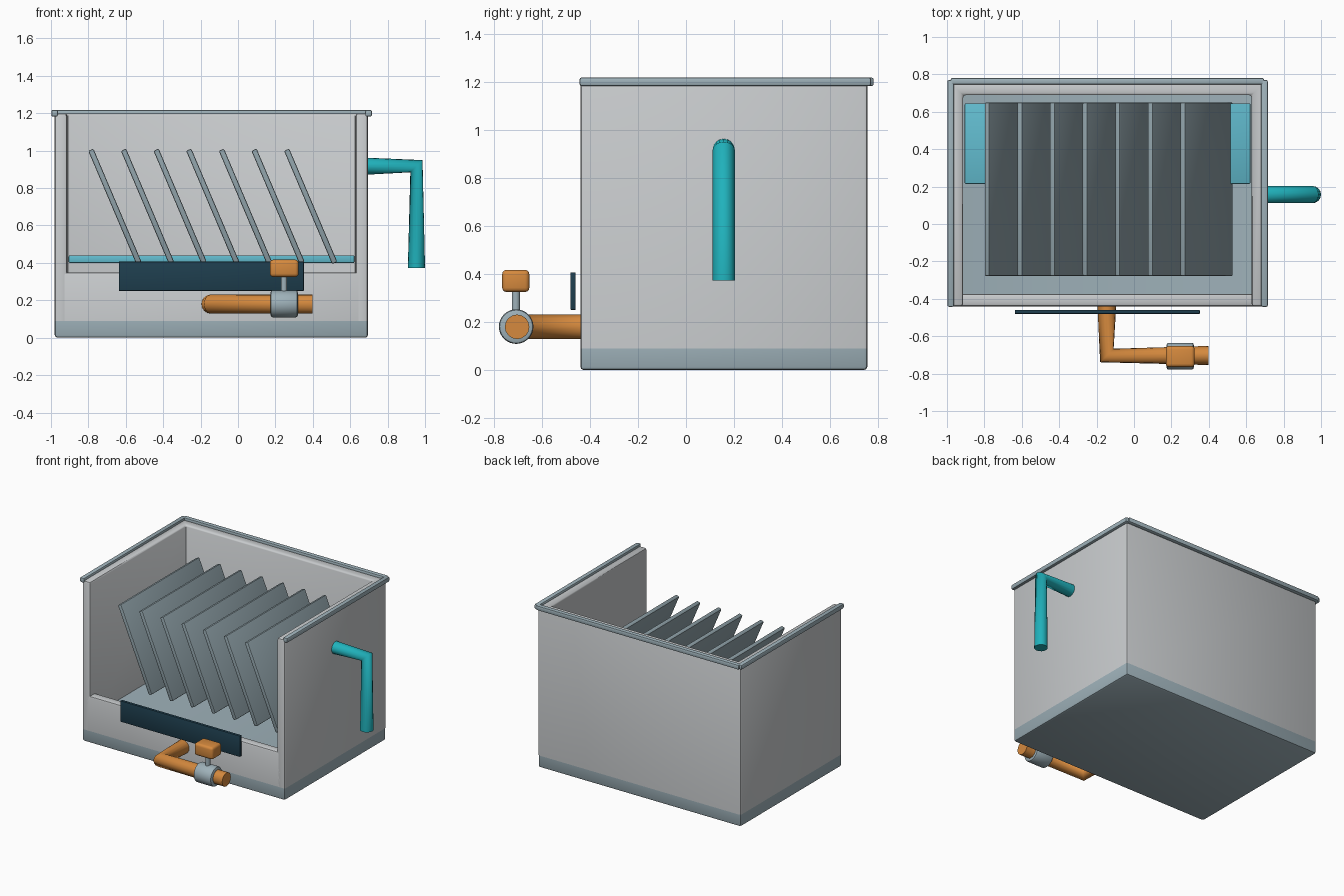
import bpy, bmesh, math
from mathutils import Vector, Matrix

if "Cube" in bpy.data.objects:
    bpy.data.objects.remove(bpy.data.objects["Cube"])


def material(name, r, g, b):
    m = bpy.data.materials.new(name)
    lin = [c / 12.92 if c <= 0.04045 else ((c + 0.055) / 1.055) ** 2.4
           for c in (r / 255, g / 255, b / 255)]
    m.diffuse_color = (*lin, 1)
    m.use_nodes = True
    m.node_tree.nodes["Principled BSDF"].inputs["Base Color"].default_value = m.diffuse_color
    return m


WALL = material("light grey", 200, 203, 205)
STEEL = material("blue grey steel", 158, 177, 185)
PLATE = material("plate grey", 142, 160, 167)
TEAL = material("teal", 32, 178, 188)
AQUA = material("light aqua", 98, 188, 207)
ORANGE = material("orange", 214, 138, 62)
NAVY = material("dark navy", 30, 62, 78)


def finish(name, bm, mat):
    bmesh.ops.recalc_face_normals(bm, faces=bm.faces)
    me = bpy.data.meshes.new(name)
    bm.to_mesh(me)
    bm.free()
    me.materials.append(mat)
    ob = bpy.data.objects.new(name, me)
    bpy.context.collection.objects.link(ob)
    bpy.ops.object.select_all(action='DESELECT')
    ob.select_set(True)
    bpy.context.view_layer.objects.active = ob
    bpy.ops.object.shade_smooth_by_angle(angle=math.radians(35))
    return ob


def prism(name, pts, direction, mat, bevel=0.0, flat_z=None, segments=2):
    """Extrude a closed outline; edges lying on flat_z stay sharp."""
    bm = bmesh.new()
    face = bm.faces.new([bm.verts.new(p) for p in pts])
    ext = bmesh.ops.extrude_face_region(bm, geom=[face])
    verts = [g for g in ext['geom'] if isinstance(g, bmesh.types.BMVert)]
    bmesh.ops.translate(bm, verts=verts, vec=Vector(direction))
    bmesh.ops.recalc_face_normals(bm, faces=bm.faces)
    if bevel:
        edges = [e for e in bm.edges if flat_z is None
                 or any(abs(v.co.z - flat_z) > 1e-4 for v in e.verts)]
        bmesh.ops.bevel(bm, geom=edges, offset=bevel, segments=segments,
                        profile=0.5, affect='EDGES', clamp_overlap=True)
    return finish(name, bm, mat)


def box(name, x, y, z, mat, bevel=0.0, flat_z=None, segments=2):
    pts = [(x[0], y[0], z[0]), (x[1], y[0], z[0]),
           (x[1], y[1], z[0]), (x[0], y[1], z[0])]
    return prism(name, pts, (0, 0, z[1] - z[0]), mat, bevel, flat_z, segments)


def cylinder(name, centre, axis, radius, length, mat, bevel=0.0):
    bm = bmesh.new()
    rot = Vector((0, 0, 1)).rotation_difference(Vector(axis)).to_matrix().to_4x4()
    bmesh.ops.create_cone(bm, cap_ends=True, segments=32, radius1=radius,
                          radius2=radius, depth=length,
                          matrix=Matrix.Translation(centre) @ rot)
    if bevel:
        rims = [e for e in bm.edges if any(len(f.verts) > 4 for f in e.link_faces)]
        bmesh.ops.bevel(bm, geom=rims, offset=bevel, segments=2,
                        profile=0.5, affect='EDGES')
    return finish(name, bm, mat)


def pipe(name, pts, radius, mat):
    cu = bpy.data.curves.new(name, 'CURVE')
    cu.dimensions = '3D'
    cu.bevel_depth = radius
    cu.bevel_resolution = 6
    cu.use_fill_caps = True
    sp = cu.splines.new('POLY')
    sp.points.add(len(pts) - 1)
    for p, co in zip(sp.points, pts):
        p.co = (*co, 1)
    sp.use_smooth = True
    cu.materials.append(mat)
    ob = bpy.data.objects.new(name, cu)
    bpy.context.collection.objects.link(ob)
    return ob


# Tank extents: outer and inner
X0, X1, Y0, Y1 = -0.98, 0.695, -0.44, 0.755
T = 0.066
XC = (X0 + X1) / 2
ZB, ZT = 0.09, 1.2

# Base, three-sided wall and low front panel
box("tank_base", (X0, X1), (Y0, Y1), (0, ZB), STEEL, 0.015, flat_z=ZB)
outline = [(X0, Y0), (X0 + T, Y0), (X0 + T, Y1 - T), (X1 - T, Y1 - T),
           (X1 - T, Y0), (X1, Y0), (X1, Y1), (X0, Y1)]
prism("tank_walls", [(x, y, ZB) for x, y in outline], (0, 0, ZT - ZB),
      WALL, 0.014, flat_z=ZB)
box("front_panel", (X0 + 0.03, X1 - 0.03), (Y0, Y0 + T), (ZB, 0.35),
    WALL, 0.014, flat_z=ZB)

# Floor falling gently to the middle
floor = [(X0 + 0.03, 0.08), (X1 - 0.03, 0.08), (X1 - 0.03, 0.2),
         (XC, 0.1), (X0 + 0.03, 0.2)]
prism("sloped_floor", [(x, Y0 + 0.03, z) for x, z in floor],
      (0, Y1 - Y0 - 0.06, 0), STEEL)

# Rim rails on the three tall walls
R = 0.018
for side, x in (("left", X0), ("right", X1 + 0.003)):
    box(side + "_rim", (x - R, x + R), (Y0 - 0.003, Y1 + 0.015),
        (ZT - R, ZT + R), STEEL, 0.009)
box("back_rim", (X0, X1), (Y1 + 0.008 - R, Y1 + 0.008 + R),
    (ZT - R, ZT + R), STEEL, 0.009)

# Slanted settling plates
run, rise = 0.257, 0.605
length = math.hypot(run, rise)
nx, nz = rise / length * 0.015, run / length * 0.015
for i in range(7):
    x = -0.787 + i * 0.1745
    pts = [(x - nx, -0.278, 1.005 - nz), (x + nx, -0.278, 1.005 + nz),
           (x + run + nx, -0.278, 1.005 - rise + nz),
           (x + run - nx, -0.278, 1.005 - rise - nz)]
    prism("settling_plate_%d" % (i + 1), pts, (0, 0.928, 0), PLATE, 0.008)

# Tray under the plates and loose front baffle
box("water_tray", (-0.905, 0.622), (0.215, 0.645), (0.4, 0.44), AQUA, 0.005)
box("front_baffle", (-0.637, 0.352), (-0.481, -0.459), (0.25, 0.407), NAVY, 0.004)

# Outlet pipe on the right wall
pipe("overflow_pipe", [(X1 - 0.02, 0.157, 0.917), (0.954, 0.157, 0.917),
                       (0.954, 0.157, 0.373)], 0.046, TEAL)

# Drain pipe with valve
pipe("drain_pipe", [(-0.145, Y0 + 0.02, 0.18), (-0.145, -0.703, 0.18),
                    (0.397, -0.703, 0.18)], 0.051, ORANGE)
cylinder("valve_body", (0.247, -0.707, 0.181), (1, 0, 0), 0.072, 0.146, STEEL, 0.012)
cylinder("valve_stem", (0.246, -0.708, 0.28), (0, 0, 1), 0.017, 0.13, STEEL)
box("valve_handle", (0.17, 0.324), (-0.765, -0.652), (0.325, 0.417),
    ORANGE, 0.018, segments=3)
